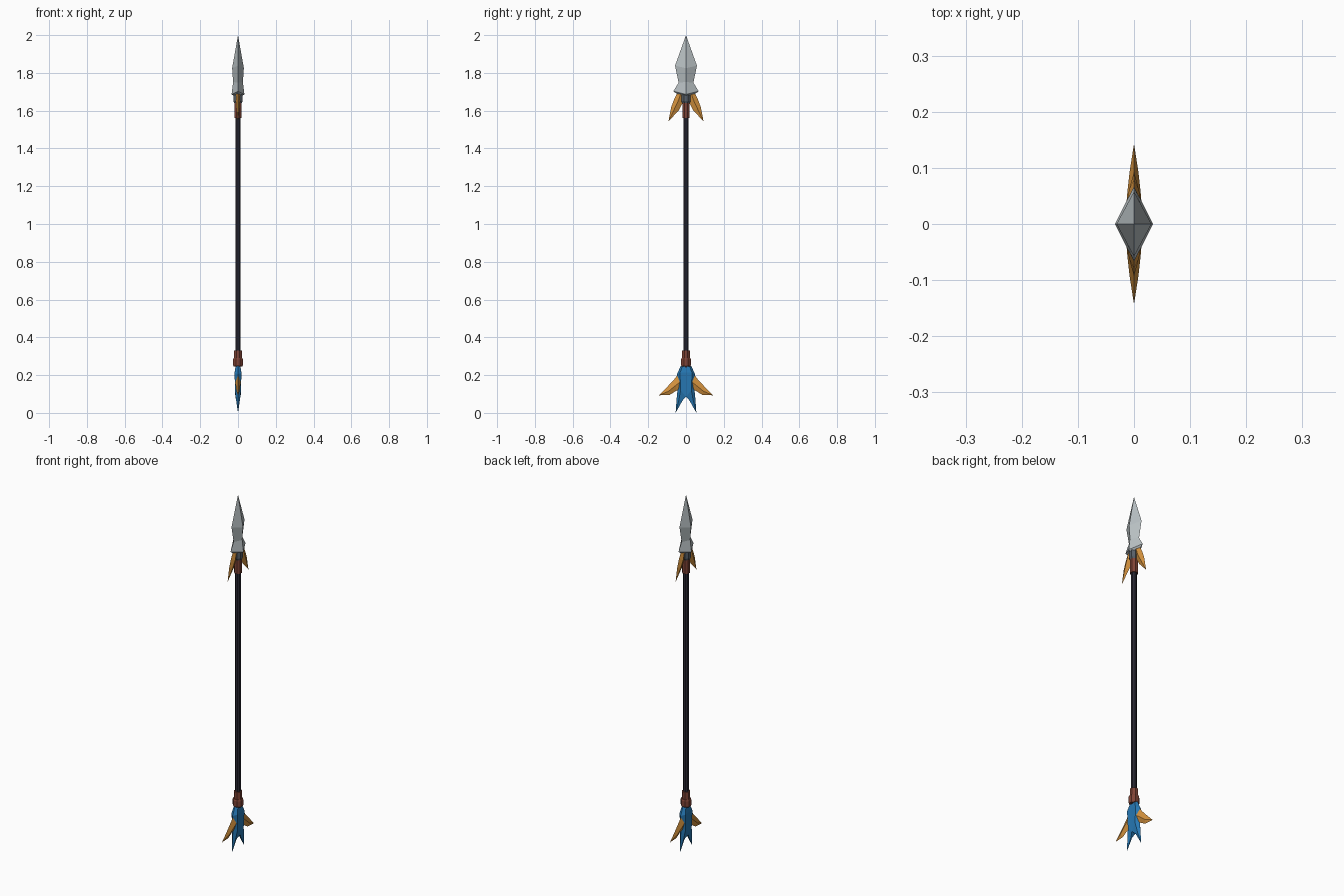
import bpy, bmesh, math

if "Cube" in bpy.data.objects:
    bpy.data.objects.remove(bpy.data.objects["Cube"])


def material(name, rgb):
    m = bpy.data.materials.new(name)
    lin = [((c / 255 + 0.055) / 1.055) ** 2.4 for c in rgb]
    m.diffuse_color = (*lin, 1)
    m.use_nodes = True
    m.node_tree.nodes["Principled BSDF"].inputs["Base Color"].default_value = m.diffuse_color
    return m


STEEL = material("light steel", (184, 192, 195))
IRON = material("dark iron", (88, 96, 104))
LEATHER = material("brown leather", (128, 68, 54))
WOOD = material("dark wood", (42, 41, 52))
GOLD = material("gold", (212, 146, 62))
BLUE = material("blue enamel", (38, 120, 180))


def loft(name, rings, mat):
    """Skin matching closed rings of points, cap both ends, merge coincident points."""
    bm = bmesh.new()
    vs = [[bm.verts.new(p) for p in r] for r in rings]
    n = len(rings[0])
    for a, b in zip(vs, vs[1:]):
        for i in range(n):
            j = (i + 1) % n
            bm.faces.new((a[i], a[j], b[j], b[i]))
    bm.faces.new(vs[0])
    bm.faces.new(vs[-1])
    bmesh.ops.remove_doubles(bm, verts=bm.verts, dist=0.0002)
    bmesh.ops.recalc_face_normals(bm, faces=bm.faces)
    me = bpy.data.meshes.new(name)
    bm.to_mesh(me)
    bm.free()
    ob = bpy.data.objects.new(name, me)
    bpy.context.collection.objects.link(ob)
    me.materials.append(mat)
    return ob


def turned(name, profile, mat, sides=8):
    """Faceted round part from (radius, z) pairs."""
    def ring(r, z):
        return [(r * math.cos((i + 0.5) * math.tau / sides),
                 r * math.sin((i + 0.5) * math.tau / sides), z) for i in range(sides)]
    return loft(name, [ring(r, z) for r, z in profile], mat)


def fin(name, rows, mat):
    """Ridged plate; each row is outer edge (y,z), ridge (y,z,t), inner edge (y,z,t). Mirrored in y."""
    rings = []
    for (oy, oz), (ry, rz, rt), (iy, iz, it) in rows:
        rings.append([(0, oy, oz), (rt, ry, rz), (it, iy, iz),
                      (-it, iy, iz), (-rt, ry, rz)])
    ob = loft(name, rings, mat)
    mod = ob.modifiers.new("mirror", 'MIRROR')
    mod.use_axis = (False, True, False)
    mod.use_mirror_merge = False
    return ob


# Spear blade: diamond section (half x, half y, ridge z, edge z)
blade = [(0.0, 0.0, 2.0, 2.0), (0.031, 0.058, 1.825, 1.838),
         (0.026, 0.039, 1.752, 1.748), (0.034, 0.067, 1.686, 1.703),
         (0.022, 0.050, 1.678, 1.690)]
loft("spear_blade", [[(x, 0, zr), (0, y, ze), (-x, 0, zr), (0, -y, ze)]
                     for x, y, zr, ze in blade], STEEL)

# Shaft, socket and wraps
turned("shaft", [(0.0145, 0.24), (0.0145, 1.60)], WOOD)
turned("blade_socket", [(0.019, 1.635), (0.026, 1.65), (0.026, 1.70)], IRON)
turned("upper_wrap", [(0.021, 1.562), (0.021, 1.645)], LEATHER)
turned("lower_wrap", [(0.022, 0.288), (0.022, 0.33)], LEATHER)
turned("lower_wrap_band", [(0.025, 0.246), (0.028, 0.253), (0.028, 0.282),
                           (0.025, 0.290)], LEATHER)

# Swept fins below the blade
fin("upper_fin", [
    ((0.045, 1.695), (0.028, 1.690, 0.011), (0.012, 1.68, 0)),
    ((0.063, 1.660), (0.042, 1.650, 0.012), (0.018, 1.640, 0)),
    ((0.078, 1.620), (0.060, 1.612, 0.009), (0.038, 1.602, 0)),
    ((0.093, 1.543), (0.093, 1.543, 0), (0.093, 1.543, 0))], GOLD)

# Swept fins at the butt
fin("lower_fin", [
    ((0.035, 0.215), (0.030, 0.165, 0.014), (0.030, 0.115, 0)),
    ((0.062, 0.178), (0.055, 0.145, 0.012), (0.050, 0.118, 0)),
    ((0.100, 0.137), (0.092, 0.115, 0.008), (0.085, 0.096, 0)),
    ((0.143, 0.093), (0.143, 0.093, 0), (0.143, 0.093, 0))], GOLD)

# Forked blue butt
fin("forked_butt", [
    ((0.028, 0.248), (0.018, 0.248, 0.012), (0, 0.248, 0.012)),
    ((0.048, 0.205), (0.032, 0.212, 0.018), (0, 0.215, 0.018)),
    ((0.043, 0.140), (0.028, 0.120, 0.016), (0, 0.085, 0.014)),
    ((0.050, 0.070), (0.038, 0.068, 0.010), (0.018, 0.066, 0.004)),
    ((0.055, 0.0), (0.055, 0.0, 0), (0.055, 0.0, 0))], BLUE)
